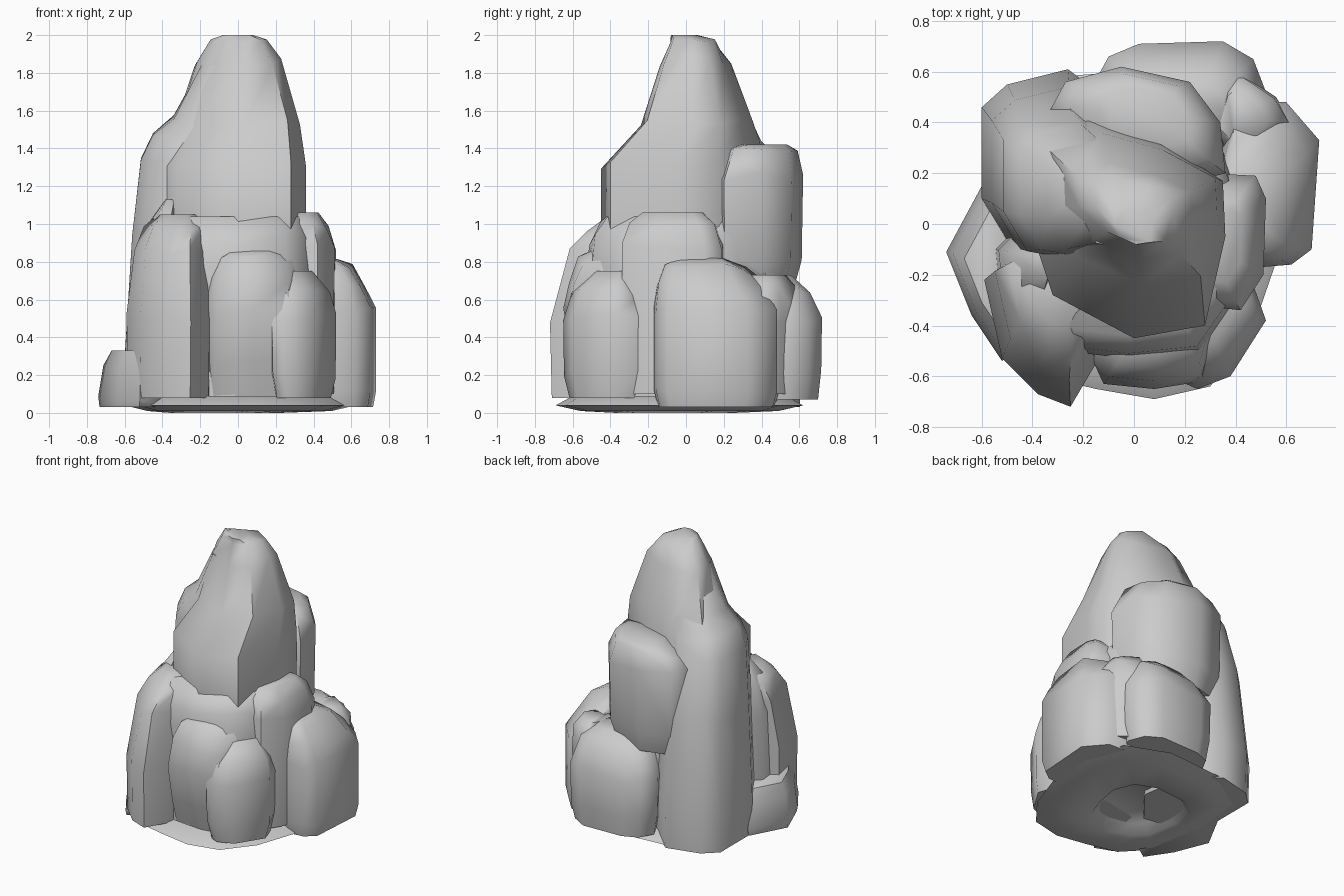
import bpy, bmesh, math, random

random.seed(4)

def rock(name, foot, levels, jitter=0.012, angle=62):
    """Loft a footprint through levels of (z, scale, shift x, shift y[, scale y])."""
    cx = (min(p[0] for p in foot) + max(p[0] for p in foot)) / 2
    cy = (min(p[1] for p in foot) + max(p[1] for p in foot)) / 2
    bm = bmesh.new()
    rings = []
    for i, (z, s, dx, dy, *rest) in enumerate(levels):
        sy = rest[0] if rest else s
        end = i in (0, len(levels) - 1)
        ring = []
        for x, y in foot:
            j = 0 if end else random.uniform(-jitter, jitter)
            ring.append(bm.verts.new((cx + dx + (x - cx) * s, cy + dy + (y - cy) * sy, z + 2.5 * j)))
        rings.append(ring)
    n = len(foot)
    for a, b in zip(rings, rings[1:]):
        for k in range(n):
            bm.faces.new((a[k], a[(k + 1) % n], b[(k + 1) % n], b[k]))
    bm.faces.new(rings[0][::-1])
    bm.faces.new(rings[-1])
    bmesh.ops.recalc_face_normals(bm, faces=bm.faces)
    mesh = bpy.data.meshes.new(name)
    bm.to_mesh(mesh)
    bm.free()
    ob = bpy.data.objects.new(name, mesh)
    bpy.context.collection.objects.link(ob)
    bpy.ops.object.select_all(action='DESELECT')
    ob.select_set(True)
    bpy.context.view_layer.objects.active = ob
    bpy.ops.object.shade_smooth_by_angle(angle=math.radians(angle))
    return ob

# base slab with a hollow underside
rock("base_slab", [(.08, -.69), (.3, -.64), (.46, -.44), (.56, -.15), (.62, .2), (.5, .5), (.2, .62),
                   (-.3, .58), (-.57, .4), (-.6, 0), (-.53, -.42), (-.36, -.6), (-.15, -.65)],
     [(0.06, 0.4, -.08, -.02), (0.0, 0.48, -.08, -.02), (0.01, 0.8, 0, 0),
      (0.04, 1, 0, 0), (0.09, 0.86, 0, 0)], 0)

# central spire
rock("spire", [(0, -.45), (.28, -.4), (.36, -.05), (.35, .17), (.1, .33), (-.2, .43),
               (-.44, .32), (-.42, .02), (-.32, -.28)],
     [(0.1, .9, 0, 0), (0.95, 1, 0, 0), (1.32, 1, 0, 0), (1.54, .82, .04, .07, .68),
      (1.86, .57, .04, .06, .43), (1.95, .38, .04, .06, .3), (2.0, .2, .04, .0, .16)])

# tall column merging into the back left of the spire
rock("back_left_column", [(-.6, .46), (-.5, .55), (-.26, .61), (-.05, .45), (.0, .1),
                          (-.2, -.15), (-.48, -.1), (-.6, .1)],
     [(0.03, .98, 0, 0), (0.3, 1, 0, 0), (0.95, .9, .01, -.03), (1.36, .78, .02, -.08),
      (1.47, .7, .06, -.1), (1.56, .6, .14, -.13), (1.84, .38, .22, -.18)])

# core behind the lower boulders
rock("core", [(-.46, -.3), (-.28, -.5), (-.02, -.53), (.26, -.5), (.4, -.3), (.42, .1),
              (.3, .42), (-.1, .48), (-.42, .3)],
     [(0.07, 1, 0, 0), (0.75, 1, 0, 0), (0.92, .96, 0, 0), (1.04, .82, 0, 0)])

rock("right_shoulder", [(.25, -.32), (.42, -.34), (.51, -.2), (.52, .1), (.48, .19), (.3, .2)],
     [(0.1, .98, 0, 0), (0.88, 1, 0, 0), (0.98, .85, -.02, 0), (1.06, .6, -.04, 0)])

# upper boulder at the back
rock("back_upper_boulder", [(-.33, .45), (-.27, .56), (-.05, .62), (.22, .56), (.34, .4),
                            (.36, .2), (.1, .13), (-.2, .2)],
     [(0.66, .8, 0, 0), (0.8, .97, 0, 0), (1.25, 1, 0, 0), (1.38, .8, 0, .02), (1.42, .5, .02, .04)])

# large lower boulders
rock("front_left_boulder", [(-.59, -.22), (-.52, -.53), (-.38, -.67), (-.25, -.72),
                            (-.15, -.55), (-.13, -.25), (-.35, -.08)],
     [(0.08, .97, 0, 0), (0.5, 1, 0, 0), (0.86, .86, .01, .06), (0.99, .73, .03, .11), (1.05, .45, .04, .14)])
rock("front_boulder", [(-.18, -.5), (-.12, -.63), (.08, -.65), (.27, -.62), (.33, -.4), (.1, -.3), (-.15, -.35)],
     [(0.06, 1.05, 0, .13), (0.28, 1.02, 0, .06), (0.55, 1, 0, 0), (0.71, .94, .01, .02),
      (0.81, .84, .02, .05), (0.87, .55, .02, .09)])
rock("front_right_boulder", [(.18, -.62), (.25, -.65), (.38, -.6), (.52, -.38), (.47, -.24), (.28, -.24), (.17, -.4)],
     [(0.08, .84, 0, 0), (0.2, .98, 0, 0), (0.5, 1, 0, 0), (0.64, .87, -.01, .02), (0.75, .5, -.04, .06)])
rock("right_boulder", [(.35, -.12), (.5, -.17), (.62, -.16), (.7, -.1), (.73, .33), (.6, .48), (.4, .49), (.3, .2)],
     [(0.03, .93, 0, 0), (0.1, 1, 0, 0), (0.54, 1, 0, 0), (0.68, .86, -.02, -.03),
      (0.78, .66, -.05, -.06), (0.82, .34, -.08, -.08)])
rock("back_right_boulder", [(.3, .35), (.36, .56), (.41, .6), (.56, .5), (.62, .4), (.55, .3), (.4, .25)],
     [(0.1, .85, 0, 0), (0.5, 1, 0, 0), (0.64, .93, 0, 0), (0.73, .6, -.03, 0)])
rock("back_boulder", [(-.16, .55), (-.1, .66), (.02, .71), (.35, .72), (.47, .65), (.52, .52), (.4, .3), (-.05, .3)],
     [(0.07, .9, 0, 0), (0.2, .98, 0, 0), (0.48, 1, 0, 0), (0.63, .84, 0, -.03), (0.73, .55, 0, -.07)])

# low stone and small wedge on the left
rock("left_low_stone", [(-.74, -.11), (-.64, -.36), (-.52, -.54), (-.4, -.45), (-.4, .05), (-.6, .15)],
     [(0.03, .96, 0, 0), (0.07, 1, 0, 0), (0.24, .9, .01, 0), (0.33, .7, .02, 0)])
rock("left_wedge", [(-.55, -.1), (-.53, -.3), (-.4, -.34), (-.3, -.1), (-.4, .05)],
     [(0.1, 1, 0, 0), (0.8, .95, .01, 0), (1.0, .8, .04, 0), (1.13, .3, .08, 0)])
